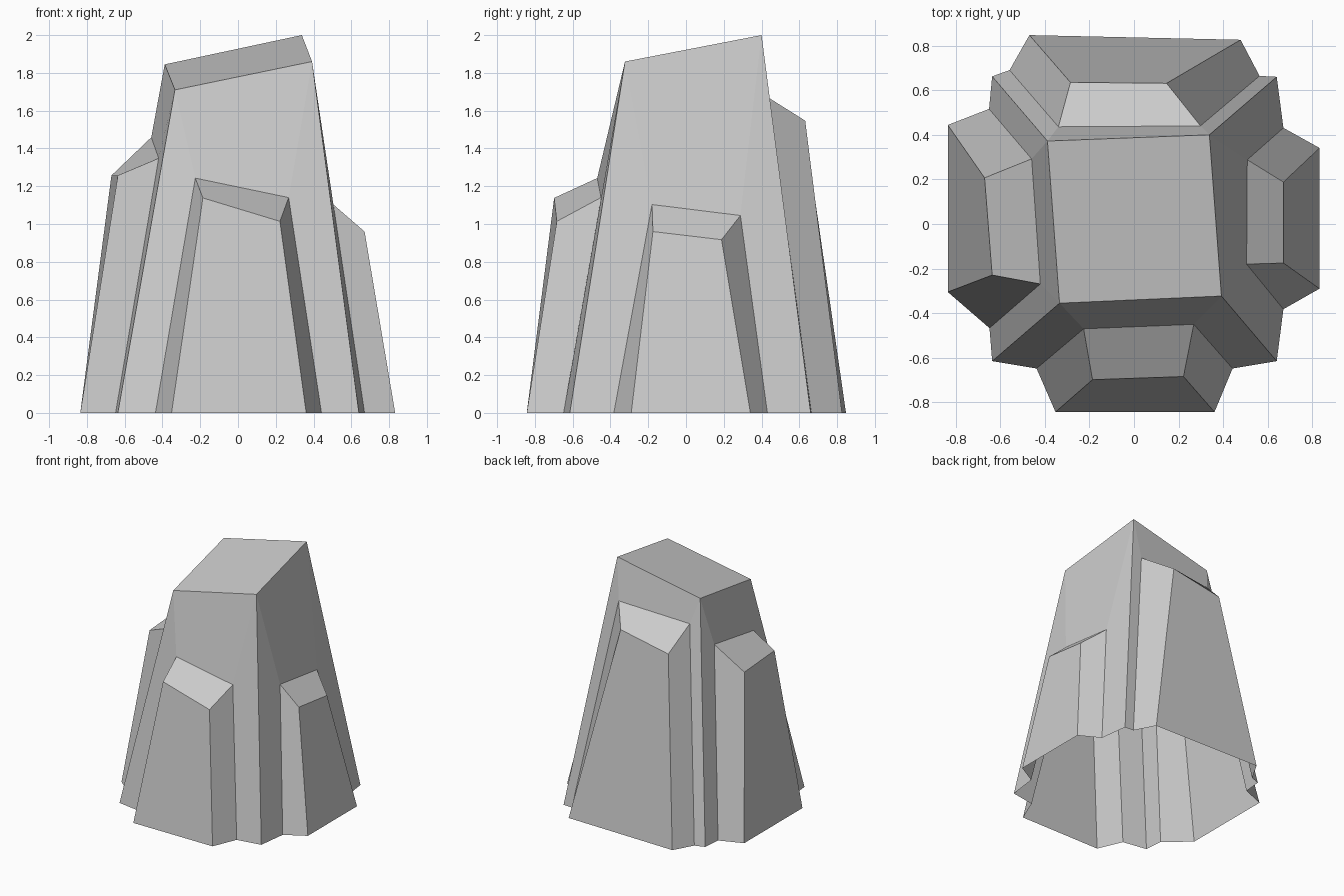
import bpy, bmesh

# Core pillar corners, counter-clockwise from front left
base = [(-.636, -.615, 0), (.64, -.615, 0), (.64, .66, 0), (-.636, .662, 0)]
crown = [(-.334, -.355, 1.71), (.392, -.323, 1.86), (.338, .40, 2.0), (-.388, .372, 1.845)]

# One buttress per side (front, right, back, left), each listed left to right
# as seen from outside: inner left, outer left, outer right, inner right
feet = [
    [(-.437, -.648), (-.352, -.843), (.361, -.843), (.442, -.648)],
    [(.67, -.382), (.832, -.29), (.832, .341), (.67, .431)],
    [(.563, .664), (.478, .826), (-.469, .847), (-.558, .69)],
    [(-.65, .516), (-.835, .444), (-.835, -.305), (-.648, -.467)],
]
shoulders = [
    [(-.226, -.47, 1.243), (-.186, -.698, 1.138), (.222, -.684, 1.014), (.268, -.45, 1.14)],
    [(.505, -.18, 1.103), (.67, -.175, .96), (.67, .188, .917), (.508, .288, 1.045)],
    [(.298, .44, 1.667), (.146, .631, 1.547), (-.285, .635, 1.465), (-.339, .436, 1.65)],
    [(-.459, .292, 1.459), (-.67, .207, 1.257), (-.636, -.229, 1.257), (-.42, -.269, 1.348)],
]

bm = bmesh.new()
base_v = [bm.verts.new(p) for p in base]
crown_v = [bm.verts.new(p) for p in crown]

for i in range(4):
    j = (i + 1) % 4
    low = [bm.verts.new((x, y, 0)) for x, y in feet[i]]
    high = [bm.verts.new(p) for p in shoulders[i]]
    # Wall strips and buttress flanks
    bottom = [base_v[i]] + low + [base_v[j]]
    top = [crown_v[i]] + high + [crown_v[j]]
    for k in range(5):
        bm.faces.new((bottom[k], bottom[k + 1], top[k + 1], top[k]))
    # Sloped buttress cap, and the wall above it
    bm.faces.new((high[1], high[2], high[3], high[0]))
    bm.faces.new((high[0], high[3], crown_v[j], crown_v[i]))

# Slanted summit; the underside stays open
bm.faces.new(crown_v)

mesh = bpy.data.meshes.new("rock_pillar")
bm.to_mesh(mesh)
bm.free()
rock = bpy.data.objects.new("rock_pillar", mesh)
bpy.context.collection.objects.link(rock)
